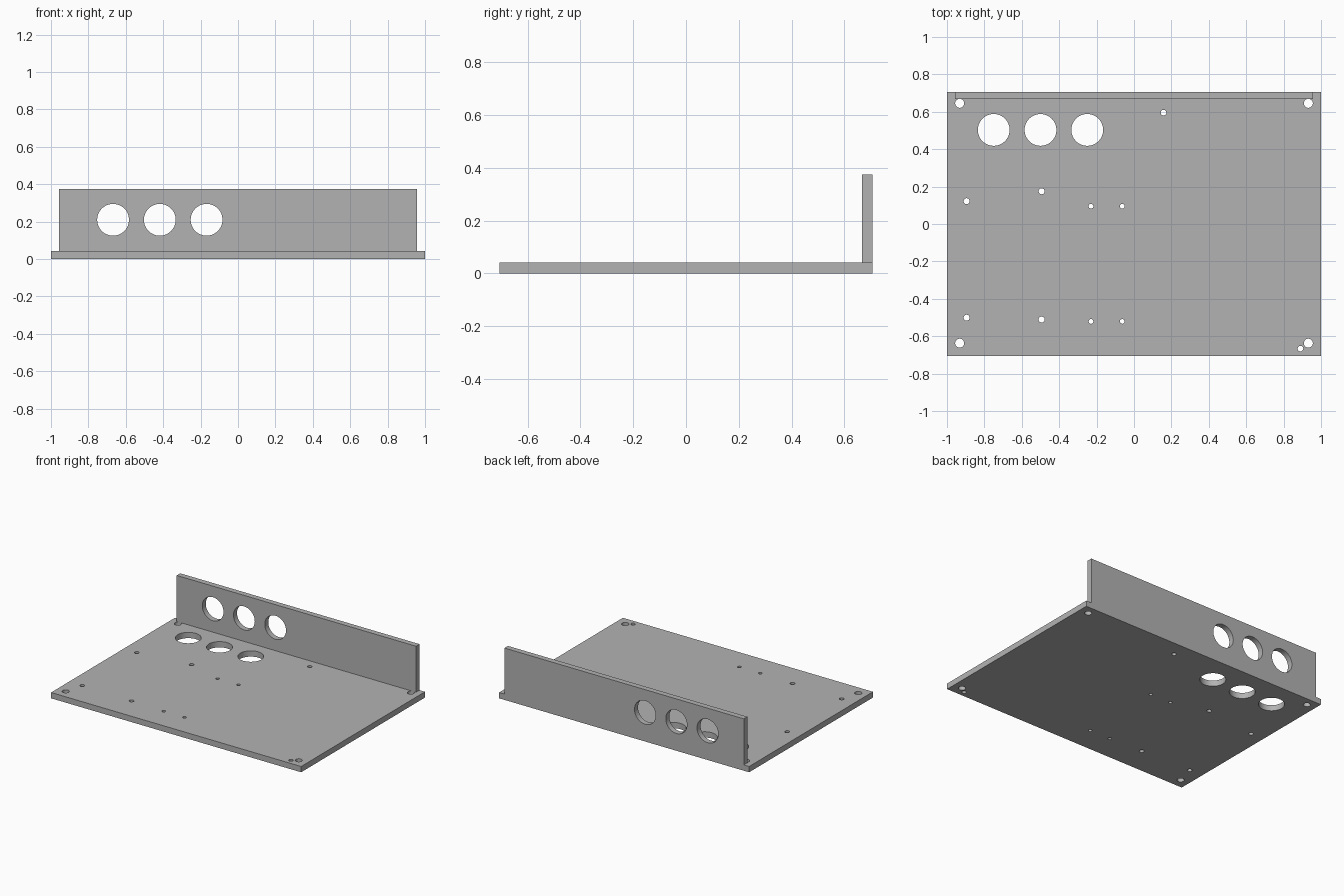
import bpy
import math

cube = bpy.data.objects.get("Cube")
if cube:
    bpy.data.objects.remove(cube, do_unlink=True)

grey = bpy.data.materials.new("plain grey")
grey.use_nodes = True
colour = (0.45, 0.45, 0.45, 1)
grey.diffuse_color = colour
grey.node_tree.nodes["Principled BSDF"].inputs["Base Color"].default_value = colour


def panel(name, size, centre):
    bpy.ops.mesh.primitive_cube_add(size=1, location=centre)
    obj = bpy.context.object
    obj.name = name
    obj.scale = size
    bpy.ops.object.transform_apply(location=False, rotation=False, scale=True)
    obj.data.materials.append(grey)
    return obj


def drill(target, holes, axis="Z"):
    """Cut round holes, given as (position, radius), through a panel."""
    drills = []
    for place, radius in holes:
        bpy.ops.mesh.primitive_cylinder_add(
            vertices=48, radius=radius, depth=0.2, location=place,
            rotation=(math.pi / 2 if axis == "Y" else 0, 0, 0))
        bpy.context.object.data.materials.append(grey)
        drills.append(bpy.context.object)
    bpy.ops.object.select_all(action="DESELECT")
    for d in drills:
        d.select_set(True)
    bpy.context.view_layer.objects.active = drills[0]
    bpy.ops.object.join()
    cutter = bpy.context.object
    cut = target.modifiers.new("holes", "BOOLEAN")
    cut.object = cutter
    cut.solver = "EXACT"
    bpy.ops.object.select_all(action="DESELECT")
    target.select_set(True)
    bpy.context.view_layer.objects.active = target
    bpy.ops.object.modifier_apply(modifier=cut.name)
    bpy.data.objects.remove(cutter, do_unlink=True)
    bpy.ops.object.shade_smooth_by_angle(angle=math.radians(30))


THICK = 0.042
DEPTH = 1.414
BIG = 0.085
base = panel("base_plate", (2, DEPTH, THICK), (0, 0, THICK / 2))
wall = panel("back_wall", (1.914, 0.04, 0.333),
             (0, DEPTH / 2 - 0.02, THICK + 0.333 / 2))

# Large cable holes, three in each panel
base_holes = [((-0.75 + 0.25 * i, 0.503, 0), BIG) for i in range(3)]
wall_holes = [((-0.668 + 0.25 * i, DEPTH / 2, 0.21), BIG) for i in range(3)]

# Corner mounting holes
base_holes += [((x, y, 0), 0.024) for x in (-0.932, 0.932) for y in (-0.637, 0.645)]

# Small screw holes
for x, front, back, r in ((-0.895, -0.501, 0.122, 0.016),
                          (-0.494, -0.511, 0.175, 0.016),
                          (-0.23, -0.521, 0.095, 0.0125),
                          (-0.063, -0.521, 0.095, 0.0125)):
    base_holes += [((x, front, 0), r), ((x, back, 0), r)]
base_holes += [((0.158, 0.595, 0), 0.015), ((0.89, -0.666, 0), 0.015)]

drill(base, base_holes)
drill(wall, wall_holes, "Y")
